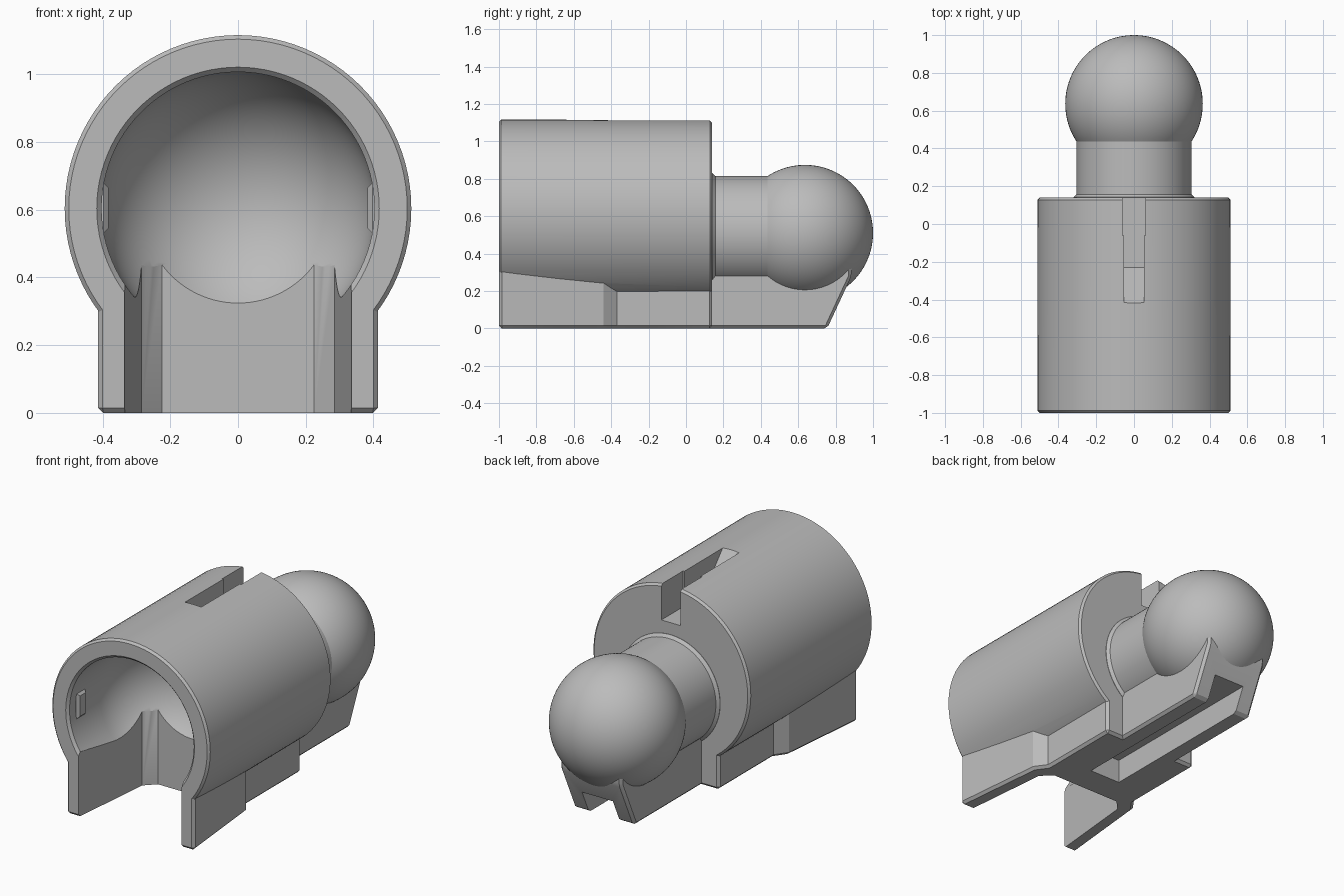
import bpy, bmesh, math
from mathutils import Matrix, Vector

cube = bpy.data.objects.get("Cube")
if cube:
    bpy.data.objects.remove(cube, do_unlink=True)

GREY = (0.5, 0.5, 0.5, 1.0)
mat = bpy.data.materials.new("plain grey")
mat.use_nodes = True
mat.diffuse_color = GREY
mat.node_tree.nodes["Principled BSDF"].inputs["Base Color"].default_value = GREY


def finish(name, bm):
    bmesh.ops.recalc_face_normals(bm, faces=bm.faces[:])
    mesh = bpy.data.meshes.new(name)
    bm.to_mesh(mesh)
    bm.free()
    mesh.materials.append(mat)
    ob = bpy.data.objects.new(name, mesh)
    bpy.context.collection.objects.link(ob)
    return ob


def lathe(name, profile, z, steps=96):
    """Spin (y, radius) points about a lengthwise axis at height z."""
    bm = bmesh.new()
    vs = [bm.verts.new((0, y, z + r)) for y, r in profile]
    es = [bm.edges.new(pair) for pair in zip(vs, vs[1:])]
    bmesh.ops.spin(bm, geom=vs + es, cent=(0, 0, z), axis=(0, 1, 0),
                   angle=2 * math.pi, steps=steps)
    bmesh.ops.remove_doubles(bm, verts=bm.verts[:], dist=1e-4)
    return finish(name, bm)


def prism(name, points, to_3d, lo, hi, bevel=None, width=0.015):
    """Extrude an outline from lo to hi, then chamfer the chosen edges."""
    bm = bmesh.new()
    face = bm.faces.new([bm.verts.new(to_3d(a, b, lo)) for a, b in points])
    ext = bmesh.ops.extrude_face_region(bm, geom=[face])["geom"]
    shift = Vector(to_3d(0, 0, hi)) - Vector(to_3d(0, 0, lo))
    bmesh.ops.translate(bm, vec=shift,
                        verts=[g for g in ext if isinstance(g, bmesh.types.BMVert)])
    if bevel:
        edges = [e for e in bm.edges if bevel(*[v.co for v in e.verts])]
        bmesh.ops.bevel(bm, geom=edges, offset=width, segments=1, affect='EDGES')
    return finish(name, bm)


def plan(x, y, h):
    return (x, y, h)


def side(y, z, h):
    return (h, y, z)


def mirrored(half):
    return half + [(-x, y) for x, y in reversed(half)]


def boolean(target, tool, op, keep=False):
    mod = target.modifiers.new(op, 'BOOLEAN')
    mod.operation, mod.solver, mod.object = op, 'EXACT', tool
    bpy.context.view_layer.objects.active = target
    bpy.ops.object.modifier_apply(modifier=mod.name)
    if not keep:
        bpy.data.objects.remove(tool, do_unlink=True)


def arc(cy, r, start, end, n=24):
    angles = [math.radians(start + (end - start) * i / n) for i in range(n + 1)]
    return [(cy + r * math.cos(a), abs(r * math.sin(a))) for a in angles]


# Barrel with chamfered ends, merged with the tapering foot below it
AXIS, R = 0.604, 0.512
body = lathe("socket_body", [(-1, 0), (-1, R - 0.012), (-0.988, R),
                             (0.128, R - 0.002), (0.14, R - 0.014), (0.14, 0)], AXIS)


def foot_edge(a, b):
    return (max(a.z, b.z) < 0.01 or min(a.y, b.y) > 0.13
            or (max(a.y, b.y) < -0.99 and max(a.x * b.x, 0) > 0.1))


foot = prism("foot", mirrored([(0.415, -1), (0.36, -0.44), (0.31, -0.37), (0.31, 0.14)]),
             plan, 0, 0.55, foot_edge)
boolean(body, foot, 'UNION')

# Round-ended socket, opening between the legs, and ramped top slot
socket = lathe("socket_cutter", [(-1.05, 0), (-1.05, 0.465), (-0.985, 0.403)]
               + arc(-0.71, 0.403, 90, 0), AXIS)
gap = prism("gap_cutter", mirrored([(0.345, -1.1), (0.335, -1), (0.285, -0.48),
                                    (0.225, -0.42)]), plan, -0.1, 0.5)
slot = prism("slot_cutter", [(-0.42, 1.117), (-0.23, 0.9), (0.3, 0.9), (0.3, 1.3),
                             (-0.42, 1.3)], side, -0.053, 0.053)
slot_mouth = prism("mouth_cutter", [(-0.06, 0.9), (0.3, 0.9), (0.3, 1.3), (-0.06, 1.3)],
                   side, -0.062, 0.062)
for tool in (socket, gap, slot, slot_mouth):
    boolean(body, tool, 'DIFFERENCE')

# Keel under the neck and ball, with a sloping end
tail = prism("tail_keel", [(0.1, 0), (0.755, 0), (0.885, 0.28), (0.885, 0.4), (0.1, 0.42)],
             side, -0.2, 0.2,
             lambda a, b: min(a.y, b.y) > 0.7 or max(a.z, b.z) < 0.01)

# Groove along the underside, open at the tail
groove = prism("groove_cutter", [(-0.25, -0.1), (1.0, -0.1), (1.0, 0.14), (-0.25, 0.14)],
               side, -0.1, 0.1)
boolean(body, groove, 'DIFFERENCE', keep=True)
boolean(tail, groove, 'DIFFERENCE')

# Neck with a small collar, and the ball
NECK, BALL, BALL_Y = 0.304, 0.364, 0.636
join = 180 - math.degrees(math.asin(NECK / BALL))
neck_ball = lathe("neck_and_ball", [(0.1, 0), (0.1, 0.32), (0.142, 0.32), (0.157, NECK)]
                  + arc(BALL_Y, BALL, join, 0, 40), 0.51)

# Small catches on the inner walls
catches = []
for label, s in (("left", 1), ("right", -1)):
    catch = prism(label + "_catch", [(-0.93, 0.53), (-0.85, 0.53), (-0.85, 0.68),
                                     (-0.93, 0.68)], side, s * 0.383, s * 0.43,
                  lambda a, b: max(abs(a.x), abs(b.x)) < 0.4)
    catches.append(catch)

for ob in [body, tail, neck_ball] + catches:
    bpy.ops.object.select_all(action='DESELECT')
    ob.select_set(True)
    bpy.context.view_layer.objects.active = ob
    bpy.ops.object.shade_smooth_by_angle(angle=math.radians(25))
